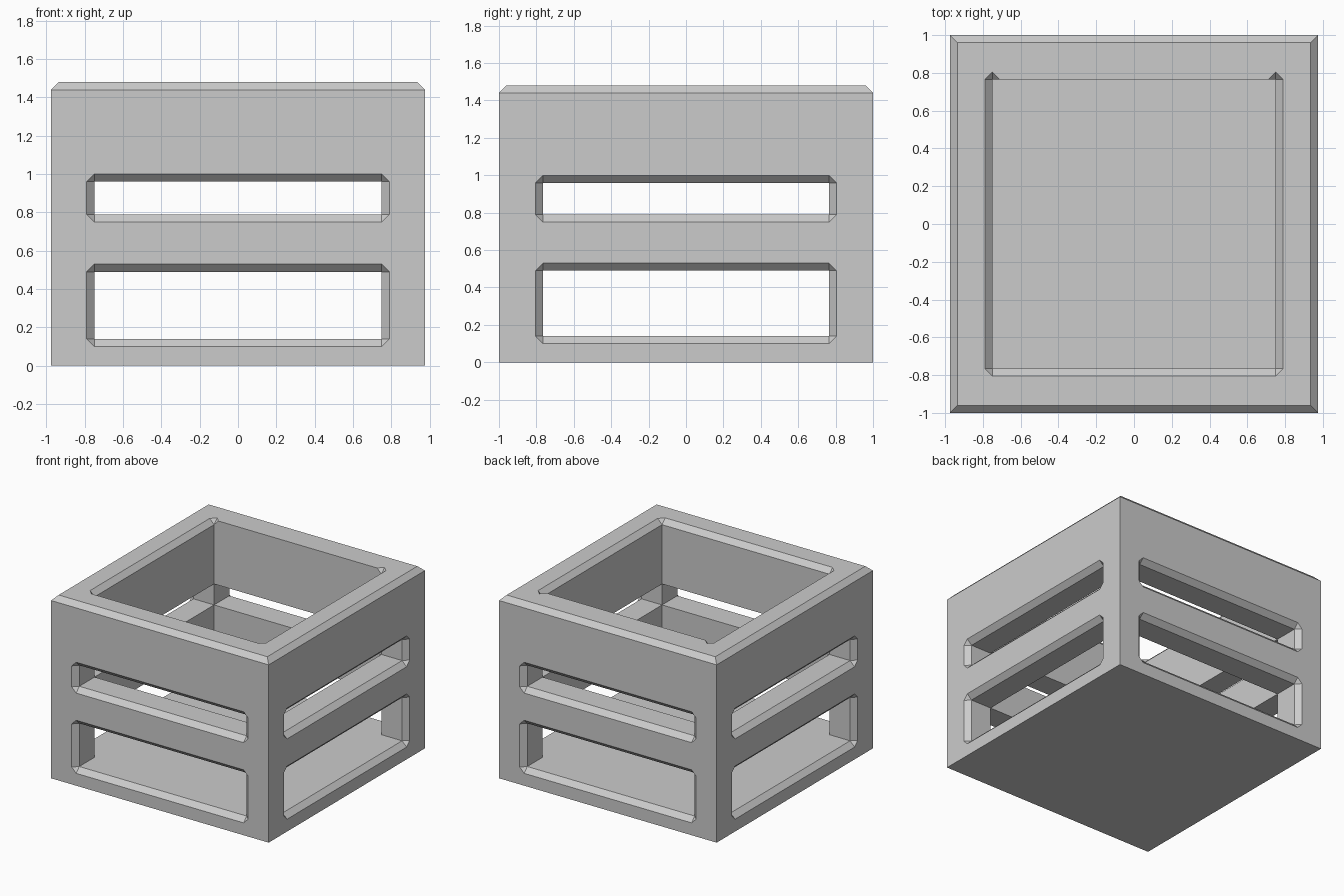
import bpy
import bmesh
from math import pi
from mathutils import Matrix, Vector

if "Cube" in bpy.data.objects:
    bpy.data.objects.remove(bpy.data.objects["Cube"], do_unlink=True)

OUTER = (0.975, 1.0)      # half sizes in x and y
INNER = (0.75, 0.765)
TOP = 1.48
C = 0.04                  # chamfer width
FLOOR = 0.14
SLOTS = ((FLOOR, 0.49), (0.79, 0.96))

bm = bmesh.new()


def face(points, turn=0):
    """Add a face from (across, depth, height) points, turned to one of four sides."""
    rot = Matrix.Rotation(turn * pi / 2, 3, 'Z')
    bm.faces.new([bm.verts.new(rot @ Vector((u, -d, z))) for u, d, z in points])


def strip(w0, d0, z0, w1, d1, z1, turn):
    """Quad between two level edges, each centred on the wall."""
    face([(-w0, d0, z0), (w0, d0, z0), (w1, d1, z1), (-w1, d1, z1)], turn)


def slot(w, d, d_in, z0, z1, turn):
    """Through slot with a chamfered outer rim and clipped corners."""
    e = d - C
    for z, out in ((z0, z0 - C), (z1, z1 + C)):
        strip(w, d, out, w, e, z, turn)
        strip(w, e, z, w, d_in, z, turn)
        for s in (-1, 1):
            face([(s * w, d, out), (s * (w + C), d, z), (s * w, e, z)], turn)
    for s in (-1, 1):
        a, b = s * w, s * (w + C)
        face([(b, d, z0), (b, d, z1), (a, e, z1), (a, e, z0)], turn)
        face([(a, e, z0), (a, e, z1), (a, d_in, z1), (a, d_in, z0)], turn)


def wall(turn):
    k = turn % 2
    W, d = OUTER[k], OUTER[1 - k]
    w, d_in = INNER[k], INNER[1 - k]
    rim = TOP - C

    # outer face: rails between slots, then a stile on each side
    bottom = 0
    edge = [(w, 0)]
    for z0, z1 in SLOTS:
        strip(w, d, bottom, w, d, z0 - C, turn)
        edge += [(w, z0 - C), (w + C, z0), (w + C, z1), (w, z1 + C)]
        bottom = z1 + C
        slot(w, d, d_in, z0, z1, turn)
    strip(w, d, bottom, w, d, rim, turn)
    edge += [(w, rim), (W, rim), (W, 0)]
    for s in (-1, 1):
        face([(s * u, d, z) for u, z in edge], turn)

    # inner rail and chamfered outer top edge
    strip(w, d_in, SLOTS[0][1], w, d_in, SLOTS[1][0], turn)
    strip(W, d, rim, W - C, d - C, TOP, turn)

    # top opening: the back edge stays sharp between its corner notches
    top_z = SLOTS[1][1]
    if turn == 2:
        half = [(W - C, d - C), (w, d_in + C), (w - C, d_in)]
        face([(u, y, TOP) for u, y in half] +
             [(-u, y, TOP) for u, y in reversed(half)], turn)
        side = [(w, top_z), (w, rim), (w - C, TOP)]
        face([(u, d_in, z) for u, z in side] +
             [(-u, d_in, z) for u, z in reversed(side)], turn)
        for s in (-1, 1):
            face([(s * w, d_in + C, TOP), (s * (w - C), d_in, TOP),
                  (s * w, d_in, rim)], turn)
    else:
        strip(W - C, d - C, TOP, w, d_in + C, TOP, turn)
        strip(w, d_in + C, TOP, w, d_in, rim, turn)
        strip(w, d_in, top_z, w, d_in, rim, turn)

    # corner of the top rim
    a, b = (w, d_in + C, TOP), (w + C, d_in, TOP)
    face([(W - C, d - C, TOP), a, b], turn)
    face([a, b, (w, d_in, rim)], turn)


for side in range(4):
    wall(side)

# underside and inside floor
for (x, y), z in ((OUTER, 0), (INNER, FLOOR)):
    strip(x, y, z, x, -y, z, 0)

bmesh.ops.remove_doubles(bm, verts=bm.verts[:], dist=0.0005)
bmesh.ops.recalc_face_normals(bm, faces=bm.faces[:])

mesh = bpy.data.meshes.new("slotted_box")
bm.to_mesh(mesh)
bm.free()
box = bpy.data.objects.new("slotted_box", mesh)
bpy.context.collection.objects.link(box)

grey = bpy.data.materials.new("light_grey")
grey.use_nodes = True
colour = (0.6, 0.6, 0.6, 1)
grey.diffuse_color = colour
grey.node_tree.nodes["Principled BSDF"].inputs["Base Color"].default_value = colour
mesh.materials.append(grey)
